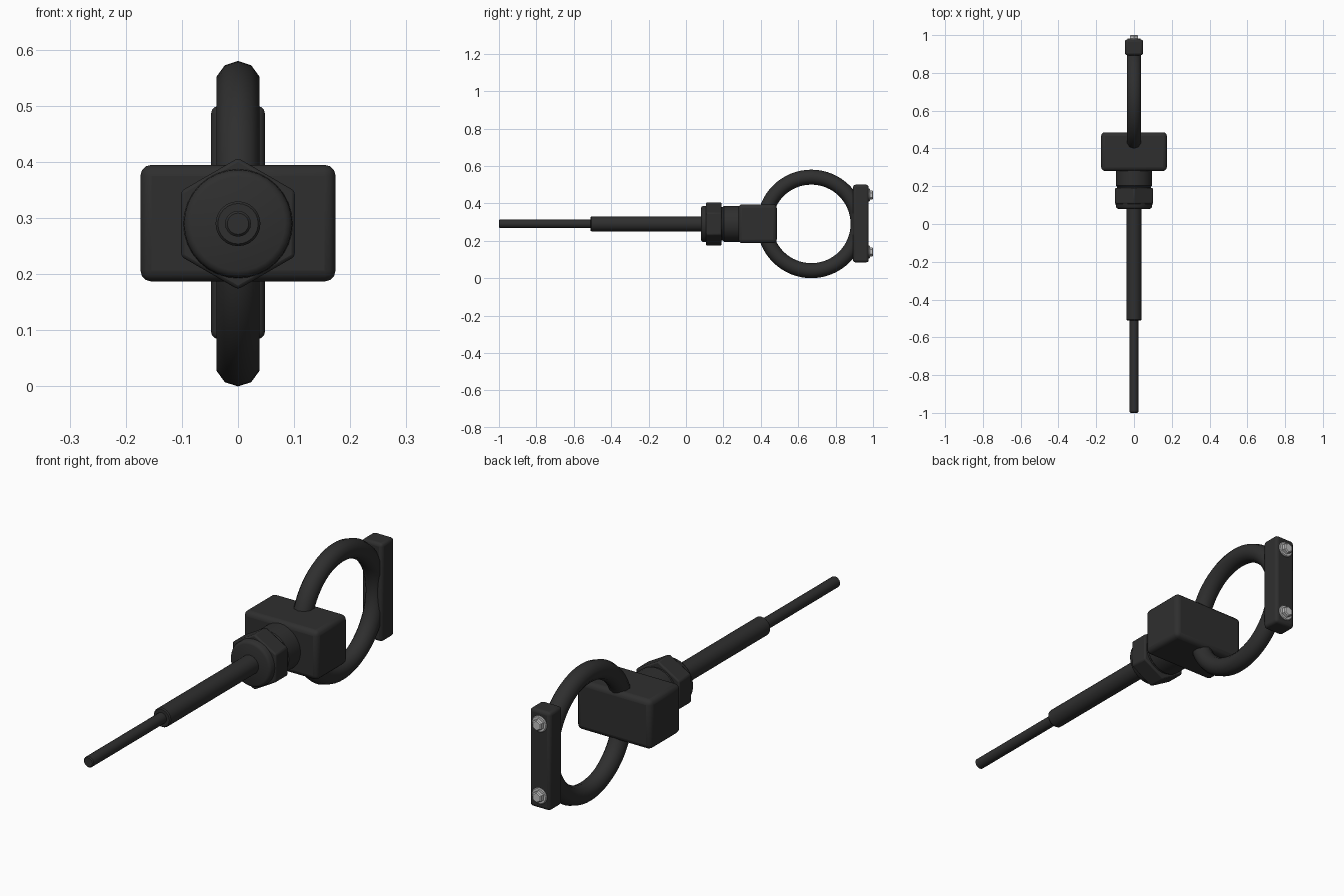
import bpy
import bmesh
from math import radians, pi, sin, cos

cube = bpy.data.objects.get("Cube")
if cube:
    bpy.data.objects.remove(cube, do_unlink=True)

AXIS_Z = 0.29


def material(name, value):
    mat = bpy.data.materials.new(name)
    mat.use_nodes = True
    colour = (value, value, value, 1)
    mat.diffuse_color = colour
    mat.node_tree.nodes["Principled BSDF"].inputs["Base Color"].default_value = colour
    return mat


black = material("black rubber", 0.028)
silver = material("bolt steel", 0.55)


def finish(obj, name, mat, bevel=0, segments=3):
    obj.name = name
    obj.data.materials.append(mat)
    if bevel:
        mod = obj.modifiers.new("rounded edges", "BEVEL")
        mod.width = bevel
        mod.segments = segments
        mod.limit_method = "ANGLE"
        mod.angle_limit = radians(35)
    bpy.ops.object.select_all(action="DESELECT")
    obj.select_set(True)
    bpy.context.view_layer.objects.active = obj
    bpy.ops.object.shade_smooth_by_angle(angle=radians(38))
    return obj


def box(name, centre, size, bevel):
    bpy.ops.mesh.primitive_cube_add(size=1, location=centre)
    obj = bpy.context.object
    obj.scale = size
    bpy.ops.object.transform_apply(location=False, rotation=False, scale=True)
    return finish(obj, name, black, bevel)


def turned(name, profile, mat=black, sides=32, z=AXIS_Z, bevel=0):
    """Closed solid turned about the y axis from (y, radius) pairs."""
    bm = bmesh.new()
    rings = []
    for y, r in profile:
        angles = [2 * pi * i / sides for i in range(sides)]
        rings.append([bm.verts.new((r * sin(a), y, r * cos(a))) for a in angles])
    for a, b in zip(rings, rings[1:]):
        for i in range(sides):
            j = (i + 1) % sides
            bm.faces.new((a[i], a[j], b[j], b[i]))
    bm.faces.new(rings[0])
    bm.faces.new(rings[-1])
    bmesh.ops.recalc_face_normals(bm, faces=bm.faces)
    mesh = bpy.data.meshes.new(name)
    bm.to_mesh(mesh)
    bm.free()
    obj = bpy.data.objects.new(name, mesh)
    obj.location.z = z
    bpy.context.collection.objects.link(obj)
    return finish(obj, name, mat, bevel, 2)


# Cable and its strain relief sleeve
turned("cable", [(-1, 0.019), (-0.996, 0.023), (-0.48, 0.023)], sides=20)
turned("cable_sleeve", [(-0.51, 0.036), (-0.505, 0.04), (0.12, 0.04)], sides=24)

# Gland: domed cap, hexagonal nut and neck
turned("gland_cap", [(0.08, 0.084), (0.083, 0.091), (0.09, 0.096), (0.12, 0.098)])
turned("gland_nut", [(0.107, 0.117), (0.19, 0.117)], sides=6, bevel=0.006)
turned("gland_neck", [(0.18, 0.09), (0.197, 0.09), (0.203, 0.096), (0.3, 0.096)])

# Sensor housing
box("housing", (0, 0.383, AXIS_Z + 0.001), (0.348, 0.205, 0.208), 0.02)

# Ring through the housing
bpy.ops.mesh.primitive_torus_add(
    major_radius=0.25, minor_radius=0.04, major_segments=64, minor_segments=10,
    location=(0, 0.67, AXIS_Z), rotation=(0, radians(90), 0))
finish(bpy.context.object, "ring", black)

# Clamp plate with two bolts
box("clamp_plate", (0, 0.935, AXIS_Z + 0.002), (0.096, 0.084, 0.415), 0.013)
for side, label in ((-1, "lower"), (1, "upper")):
    z = AXIS_Z + 0.002 + side * 0.152
    turned(label + "_washer", [(0.97, 0.034), (0.98, 0.034), (0.983, 0.031)],
           silver, 24, z)
    turned(label + "_bolt_head", [(0.98, 0.024), (0.996, 0.024), (1, 0.019)],
           silver, 6, z)
